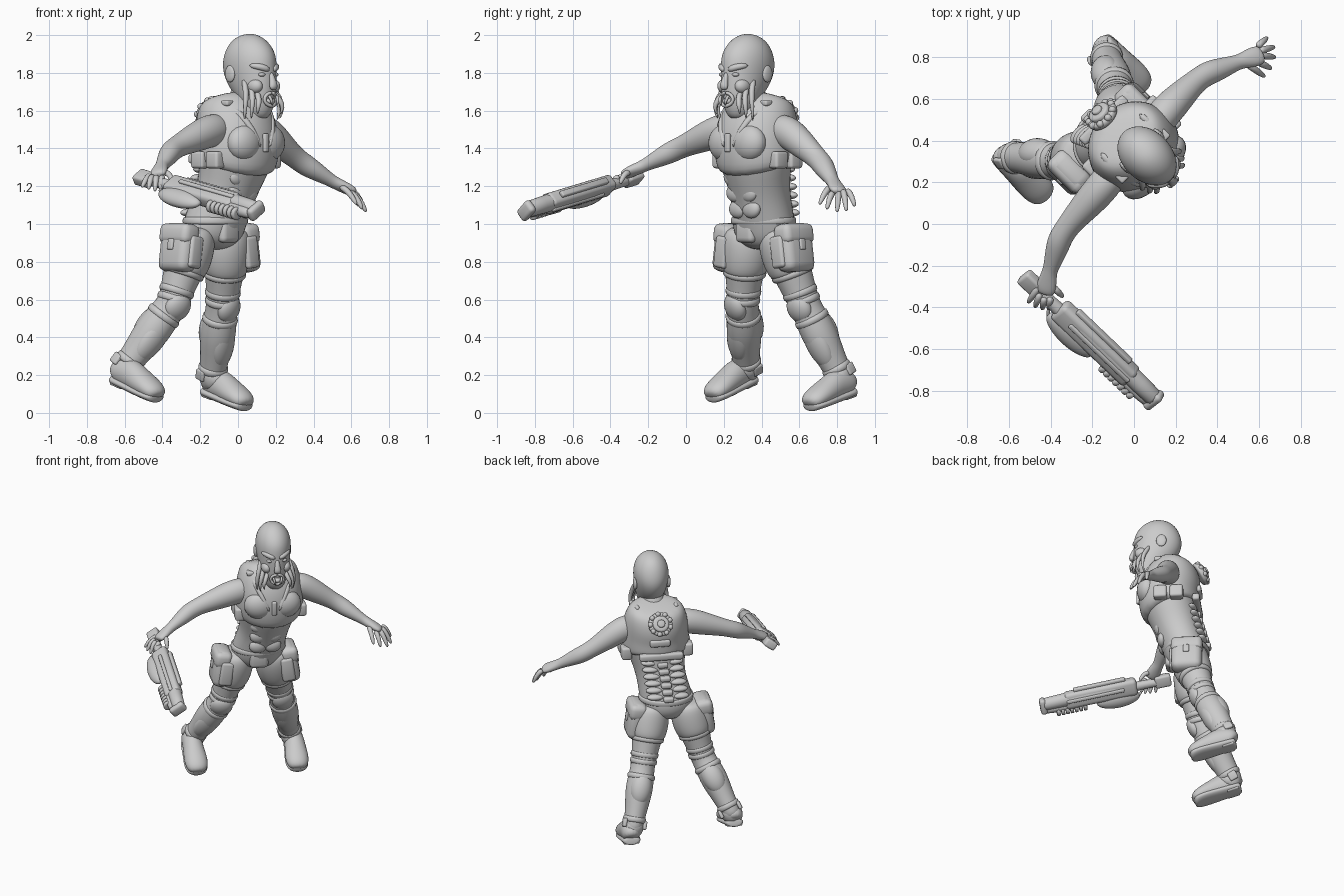
import bpy, bmesh, math
from mathutils import Vector, Matrix

if "Cube" in bpy.data.objects:
    bpy.data.objects.remove(bpy.data.objects["Cube"])

grey = bpy.data.materials.new("plain_grey")
grey.use_nodes = True
grey.diffuse_color = (0.6, 0.6, 0.6, 1)
grey.node_tree.nodes["Principled BSDF"].inputs["Base Color"].default_value = (0.6, 0.6, 0.6, 1)

# Body frame: forward, left, up
F, L, Z = Vector((1, -1, 0)).normalized(), Vector((1, 1, 0)).normalized(), Vector((0, 0, 1))
BODY = (F, L, Z)
MID = 0.26


def P(f, l, z):
    return F * f + L * l + Z * z


def finish(bm, name, subdiv=0, bevel=0):
    bmesh.ops.recalc_face_normals(bm, faces=bm.faces)
    for face in bm.faces:
        face.smooth = True
    me = bpy.data.meshes.new(name)
    bm.to_mesh(me)
    bm.free()
    me.materials.append(grey)
    ob = bpy.data.objects.new(name, me)
    bpy.context.collection.objects.link(ob)
    if bevel:
        mod = ob.modifiers.new("bevel", "BEVEL")
        mod.width, mod.segments = bevel, 3
    if subdiv:
        mod = ob.modifiers.new("subdivision", "SUBSURF")
        mod.levels = mod.render_levels = subdiv
    return ob


def loft(name, rings, side=L, n=12, subdiv=2):
    """Skin of elliptical rings (centre, half width, half depth) along a path."""
    bm = bmesh.new()
    pts = [Vector(r[0]) for r in rings]
    loops = []
    for i, (c, a, b) in enumerate(rings):
        t = (pts[min(i + 1, len(pts) - 1)] - pts[max(i - 1, 0)]).normalized()
        s = (side - t * side.dot(t)).normalized()
        d = t.cross(s)
        loops.append([bm.verts.new(pts[i] + s * a * math.cos(k * math.tau / n) + d * b * math.sin(k * math.tau / n))
                      for k in range(n)])
    for lo, hi in zip(loops, loops[1:]):
        for k in range(n):
            bm.faces.new((lo[k], lo[(k + 1) % n], hi[(k + 1) % n], hi[k]))
    bm.faces.new(loops[0])
    bm.faces.new(loops[-1])
    return finish(bm, name, subdiv)


def tube(name, pts, radii, side=None, n=8, subdiv=1):
    t = (Vector(pts[-1]) - Vector(pts[0])).normalized()
    side = side or (F if abs(t.dot(F)) < 0.7 else Z)
    return loft(name, [(p, r, r) for p, r in zip(pts, radii)], side, n, subdiv)


def frame(c, axes):
    m = Matrix(axes).transposed().to_4x4()
    m.translation = Vector(c)
    return m


def blob(name, c, radii, axes=BODY):
    bm = bmesh.new()
    bmesh.ops.create_uvsphere(bm, u_segments=24, v_segments=14, radius=1)
    bmesh.ops.transform(bm, matrix=frame(c, axes) @ Matrix.Diagonal((*radii, 1)), verts=bm.verts)
    return finish(bm, name)


def box(name, c, dims, axes=BODY, bevel=0.015):
    bm = bmesh.new()
    bmesh.ops.create_cube(bm, size=1)
    bmesh.ops.transform(bm, matrix=frame(c, axes) @ Matrix.Diagonal((*dims, 1)), verts=bm.verts)
    return finish(bm, name, 0, bevel)


def band(name, c, axis, r, h):
    c, axis = Vector(c), Vector(axis).normalized()
    return loft(name, [(c + axis * h * k, r * s, r * s) for k, s in ((-1, .85), (-.8, 1), (.8, 1), (1, .85))], n=16, subdiv=1)


# Torso and sleeveless vest
torso = [(-.40, .19, .86, .09, .08), (-.40, .19, .93, .19, .15), (-.37, .21, 1.03, .185, .155),
         (-.33, .23, 1.14, .17, .155), (-.30, .24, 1.24, .185, .17), (-.265, .255, 1.36, .22, .195),
         (-.255, .26, 1.47, .225, .20), (-.28, .26, 1.57, .21, .18), (-.29, .26, 1.63, .12, .12)]
loft("torso", [(P(f, l, z), a, b) for f, l, z, a, b in torso])
vest = [(-.28, 1.29, .20, .19), (-.265, 1.33, .235, .21), (-.255, 1.45, .235, .215), (-.29, 1.56, .222, .205),
        (-.325, 1.645, .195, .155), (-.335, 1.675, .14, .10)]
loft("vest", [(P(f, MID, z), a, b) for f, z, a, b in vest], n=16)
loft("belt", [(P(-.375, .205, z), a, a * .84) for z, a in ((.995, .175), (1.0, .192), (1.035, .19), (1.04, .175))], n=20)
box("crotch_guard", P(-.262, .19, .965), (.06, .13, .13), bevel=.028)
box("vest_zip_panel", P(-.052, MID, 1.43), (.025, .035, .1), bevel=.01)
for s in (-1, 1):
    for row in range(3):
        blob("abdominal", P(-.215 + row * .02, .225 + s * .05, 1.08 + row * .085), (.032, .06, .05))
    blob("pectoral", P(-.125, MID + s * .085, 1.43), (.075, .11, .1))
    tube("lapel", [P(-.06, MID + s * .03, 1.4), P(-.068, MID + s * .07, 1.49), P(-.13, MID + s * .12, 1.59),
                   P(-.25, MID + s * .14, 1.65), P(-.36, MID + s * .13, 1.665)], [.012, .017, .022, .024, .02])
    for k in range(2):
        box("side_pouch", P(-.22 - k * .11, MID + s * .21, 1.34), (.09, .07, .09))
    box("shoulder_buckle", P(-.2, MID + s * .14, 1.64), (.05, .05, .03), bevel=.01)

# Back armour, round vent and ribbed spine
tilt = (Vector((F * -.85 + Z * .53)).normalized(), L, Vector((F * .53 + Z * .85)).normalized())
hub = P(-.475, MID, 1.595)
for r, h, out in ((.085, .02, 0), (.058, .02, .02), (.028, .02, .035)):
    band("vent_ring", hub + tilt[0] * out, tilt[0], r, h)
for k in range(9):
    a = k * math.tau / 9
    blob("vent_lobe", hub + tilt[0] * .012 + (L * math.cos(a) + tilt[2] * math.sin(a)) * .07, (.018, .018, .018))
box("back_plate", P(-.465, MID, 1.45), (.04, .14, .05))
box("lower_back_plate", P(-.455, .25, 1.345), (.05, .3, .05))
for k in range(6):
    z, f, l = 1.05 + k * .046, -.513 + k * .013, .21 + k * .006
    box("spine_segment", P(f, l, z), (.06, .07, .036), bevel=.012)
    for s in (-1, 1):
        blob("back_rib", P(f + .025, l + s * .085, z + .01), (.033, .06, .022))

# Head and face
head = P(-.18, .275, 1.815)
loft("neck", [(P(-.27, .26, 1.55), .1, .1), (P(-.235, .265, 1.63), .08, .085), (P(-.19, .275, 1.74), .085, .09)])
H = lambda f, l, z: head + P(f, l, z)
loft("skull", [(H(.06, 0, -.26), .04, .04), (H(.065, 0, -.225), .07, .075), (H(.055, 0, -.14), .095, .11),
               (H(.015, 0, -.05), .113, .155), (H(-.01, 0, .04), .126, .175), (H(-.035, 0, .115), .112, .14),
               (H(-.055, 0, .165), .068, .085), (H(-.06, 0, .183), .02, .03)], n=16)
loft("nose", [(H(.15, 0, -.01), .014, .012), (H(.165, 0, -.06), .02, .02), (H(.175, 0, -.088), .03, .02),
              (H(.165, 0, -.105), .02, .014)], n=8)
tube("mouth_rim", [H(.162 - abs(math.sin(a)) * .015, .045 * math.sin(a), -.155 + .036 * math.cos(a))
                   for a in [k * math.tau / 12 for k in range(13)]], [.012] * 13, side=F, n=6)
blob("tongue", H(.145, 0, -.165), (.025, .03, .018))
for s in (-1, 1):
    tube("brow", [H(.155, s * .01, -.002), H(.14, s * .055, .018), H(.085, s * .1, .025)], [.016, .022, .014])
    blob("eye", H(.132, s * .048, -.024), (.018, .022, .012))
    blob("cheek", H(.095, s * .065, -.085), (.05, .035, .04))
    blob("ear_disc", H(-.04, s * .115, -.02), (.035, .014, .045))
    tube("lip_fang", [H(.162, s * .03, -.13), H(.185, s * .022, -.165), H(.175, s * .014, -.19)], [.011, .009, .003])
    for f, l, z, drop in ((.125, .068, -.135, .1), (.1, .09, -.11, .15), (.065, .105, -.07, .2)):
        tube("face_tendril", [H(f - .03, s * (l - .015), z + .03), H(f + .02, s * (l + .01), z - drop * .25),
                              H(f + .025, s * (l + .028), z - drop * .65), H(f + .01, s * (l + .015), z - drop)],
             [.016, .018, .012, .004])


# Arms and hands
def arm(side, shoulder, elbow, wrist, palm, inner):
    s, e, w, p = (Vector(v) for v in (shoulder, elbow, wrist, palm))
    rings = [(inner, .07, .08), (s, .088, .095), (s.lerp(e, .45), .076, .08), (s.lerp(e, .85), .058, .06),
             (e.lerp(w, .15), .06, .06), (e.lerp(w, .4), .058, .055), (e.lerp(w, .85), .04, .036),
             (w, .037, .034), (w.lerp(p, .6), .05, .03), (p, .05, .026), (p + (p - w) * .2, .035, .015)]
    loft(side + "_arm", rings, side=F)


def fingers(side, roots, tips, lift):
    for a, b in zip(roots, tips):
        a, b = Vector(a), Vector(b)
        tube(side + "_finger", [a, a.lerp(b, .4) + Z * lift, a.lerp(b, .75) + Z * lift * .7, b], [.02, .018, .016, .009])


arm("left", (.14, .53, 1.50), (.32, .71, 1.335), (.51, .78, 1.22), (.60, .81, 1.175), P(-.25, .37, 1.5))
fingers("left", [(.54, .77, 1.2), (.59, .78, 1.17), (.6, .81, 1.17), (.6, .83, 1.18), (.59, .85, 1.18)],
        [(.63, .705, 1.1), (.66, .745, 1.075), (.68, .80, 1.06), (.675, .85, 1.065), (.64, .895, 1.09)], .02)
arm("right", (-.14, .19, 1.50), (-.345, -.04, 1.40), (-.405, -.23, 1.305), (-.425, -.32, 1.265), P(-.25, .15, 1.5))
fingers("right", [(-.45, -.29, 1.26), (-.45, -.33, 1.25), (-.43, -.35, 1.25), (-.4, -.35, 1.25), (-.39, -.3, 1.27)],
        [(-.51, -.38, 1.19), (-.475, -.40, 1.18), (-.44, -.41, 1.17), (-.41, -.41, 1.17), (-.34, -.35, 1.21)], .025)


# Legs, knee armour and boots
def leg(side, s, hip, knee, ankle, heel, toe):
    h, k, a, he, to = (Vector(v) for v in (hip, knee, ankle, heel, toe))
    thigh, shin = (k - h).normalized(), (a - k).normalized()
    loft(side + "_leg", [(h + Z * .06, .1, .11), (h, .125, .13), (h.lerp(k, .35), .115, .12), (h.lerp(k, .75), .092, .095),
                         (k, .085, .088), (k.lerp(a, .15), .088, .09), (k.lerp(a, .42), .1, .105),
                         (k.lerp(a, .75), .078, .083), (a, .07, .075), (a + shin * .06, .06, .065)])
    loft(side + "_shorts", [(h + Z * .08, .09, .1), (h + Z * .03, .132, .135), (h.lerp(k, .25), .14, .138),
                            (h.lerp(k, .47), .125, .128), (h.lerp(k, .52), .1, .105)])
    band(side + "_shorts_hem", h.lerp(k, .5), thigh, .12, .022)
    for t, r in ((.8, .098), (.93, .095)):
        band(side + "_knee_strap", h.lerp(k, t), thigh, r, .022)
    band(side + "_shin_strap", k.lerp(a, .2), shin, .098, .022)
    up = -shin
    fwd = (F - up * F.dot(up)).normalized()
    axes = (fwd, up.cross(fwd), up)
    blob(side + "_knee_pad", k + fwd * .05, (.048, .075, .08), axes)
    blob(side + "_shin_guard", k.lerp(a, .52) + fwd * .045, (.05, .072, .15), axes)
    blob(side + "_calf", k.lerp(a, .4) - fwd * .045, (.065, .075, .12), axes)
    band(side + "_boot_cuff", a + up * .03, shin, .082, .022)
    for q in (-1, 1):
        box(side + "_ankle_buckle", a - fwd * .02 + axes[1] * q * .07, (.06, .025, .06), axes, .01)
    # Boot follows the line from heel to toe
    d = (to - he).normalized()
    n = d.cross(L).normalized()
    size = ((-.02, .045, .045), (.02, .066, .075), (.3, .07, .088), (.5, .076, .074), (.75, .084, .062),
            (.94, .074, .05), (1.02, .045, .032))
    loft(side + "_boot", [(he.lerp(to, t) + n * (hh + .006), w, hh) for t, w, hh in size])
    loft(side + "_sole", [(he.lerp(to, t) + n * .03, w, .03) for t, w, hh in size])
    box(side + "_boot_heel", he.lerp(to, .17) + n * .022, (.085, .11, .035), (d, L, n), .01)
    loft(side + "_ankle_boot", [(a + up * .02, .07, .075), (a, .08, .085), (he.lerp(to, .28) + n * .06, .07, .095)])
    # Hip pouch with flap and strap
    out = (L * s + Z * .15).normalized()
    rise = (Z - out * Z.dot(out)).normalized()
    pax = (F, rise.cross(F), rise)
    c = h + L * s * .105 - Z * .035
    box(side + "_hip_pouch", c, (.21, .12, .26), pax, .045)
    box(side + "_pouch_flap", c + rise * .07 + out * .006, (.215, .12, .11), pax, .035)
    box(side + "_pouch_clasp", c + out * .058 + rise * .01, (.04, .025, .06), pax, .008)
    box(side + "_front_pocket", c + F * .1 - rise * .02 - out * .025, (.04, .09, .17), pax, .018)


leg("left", 1, (-.06, .50, .91), (-.085, .63, .57), (-.135, .81, .21), (-.17, .88, .085), (.035, .66, .005))
leg("right", -1, (-.24, .32, .91), (-.345, .30, .58), (-.59, .32, .25), (-.655, .355, .15), (-.435, .145, .05))

# Long gun, rolled on its barrel axis
gx = Vector((.64, -.61, -.185)).normalized()
gz = L * .8 + Z * .6
gz = (gz - gx * gz.dot(gx)).normalized()
GUN = (gx, gz.cross(gx), gz)
G = lambda u, v, w: Vector((-.535, -.255, 1.245)) + gx * u + GUN[1] * v + gz * w
box("gun_stock", G(.05, 0, .01), (.11, .06, .085), GUN)
tube("gun_grip", [G(.04, 0, 0), G(.14, 0, .01), G(.22, 0, .01), G(.3, 0, .01)], [.03, .032, .034, .045])
box("gun_receiver", G(.48, 0, .015), (.5, .085, .115), GUN, .025)
tube("gun_barrel", [G(.26, 0, .03), G(.31, 0, .03), G(.86, 0, .02), G(.885, 0, .02)], [.03, .052, .048, .045], n=12)
tube("gun_under_barrel", [G(.6, 0, -.025), G(.64, 0, -.025), G(.86, 0, -.02), G(.875, 0, -.02)], [.02, .035, .032, .025], n=12)
box("gun_muzzle", G(.88, 0, .01), (.045, .075, .11), GUN, .02)
blob("gun_magazine", G(.37, 0, -.055), (.15, .042, .06), GUN)
for k in range(7):
    band("gun_fore_grip", G(.6 + k * .031, 0, -.048), gx, .036, .013)
for s in (-1, 1):
    box("gun_side_rail", G(.52, s * .045, .02), (.4, .02, .025), GUN, .008)
box("gun_top_rail", G(.48, 0, .08), (.36, .035, .025), GUN, .008)
tube("gun_trigger_guard", [G(.2, 0, -.02), G(.22, 0, -.06), G(.27, 0, -.07), G(.3, 0, -.03)], [.01] * 4)
